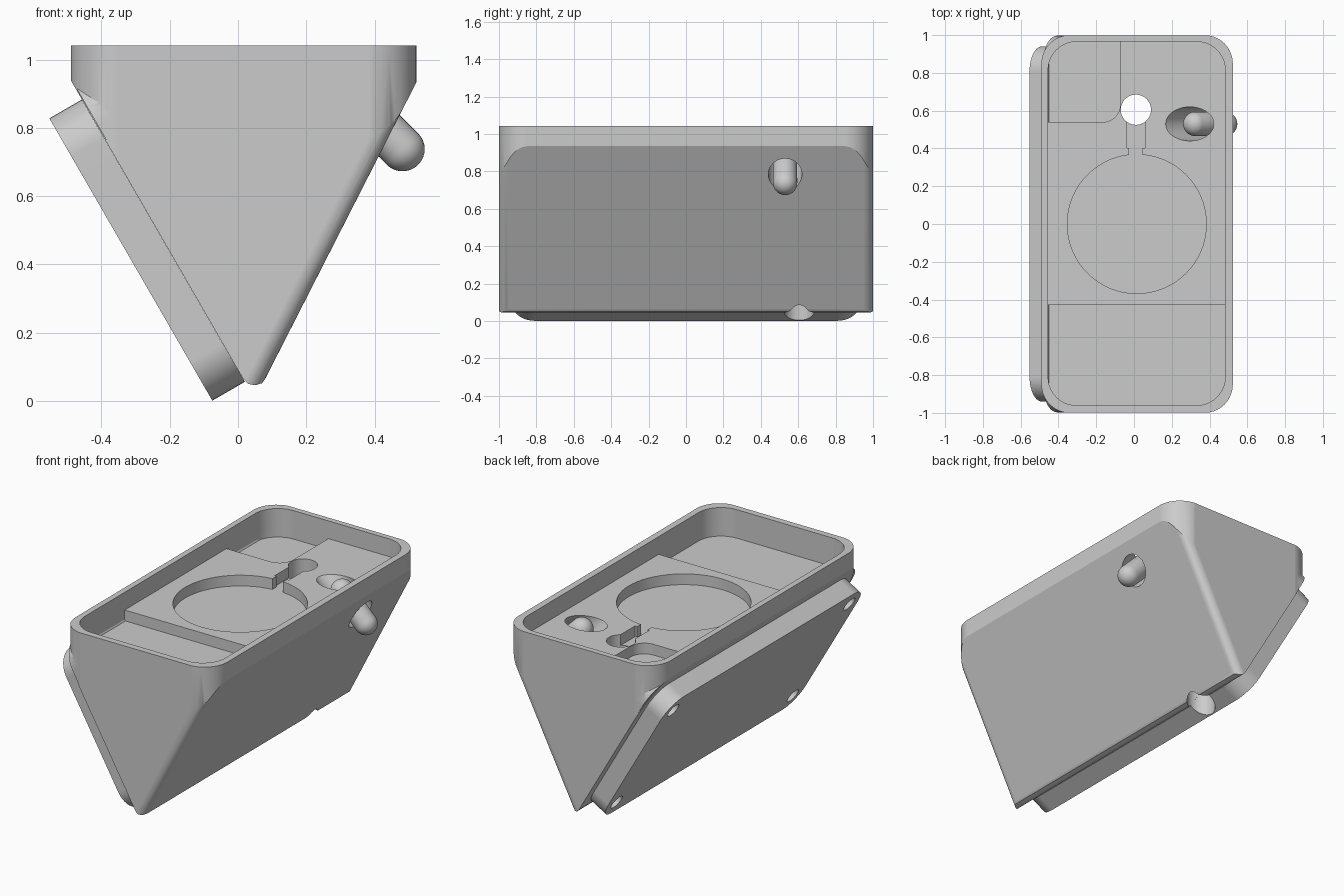
import bpy, bmesh
from math import pi, sin, cos, radians
from mathutils import Matrix, Vector

if "Cube" in bpy.data.objects:
    bpy.data.objects.remove(bpy.data.objects["Cube"])

grey = bpy.data.materials.new("plain grey")
grey.use_nodes = True
COLOUR = (0.6, 0.6, 0.6, 1)
grey.diffuse_color = COLOUR
grey.node_tree.nodes["Principled BSDF"].inputs["Base Color"].default_value = COLOUR

RIM_TOP, TRAY, POCKET = 1.042, 0.935, 0.87
HOLE_Y = 0.53


def make(name, bm, matrix=Matrix()):
    bm.transform(matrix)
    bmesh.ops.recalc_face_normals(bm, faces=bm.faces[:])
    mesh = bpy.data.meshes.new(name)
    bm.to_mesh(mesh)
    bm.free()
    mesh.materials.append(grey)
    ob = bpy.data.objects.new(name, mesh)
    bpy.context.collection.objects.link(ob)
    return ob


def prism(points, depth):
    """Extrude a flat outline (x, y) from z = 0 up to depth."""
    bm = bmesh.new()
    face = bm.faces.new([bm.verts.new((x, y, 0)) for x, y in points])
    top = bmesh.ops.extrude_face_region(bm, geom=[face])["geom"]
    bmesh.ops.translate(bm, vec=(0, 0, depth),
                        verts=[v for v in top if isinstance(v, bmesh.types.BMVert)])
    return bm


def rounded(x0, x1, y0, y1, r, steps=10):
    """Outline of a rectangle; r holds one radius per corner or one for all."""
    radii = r if isinstance(r, tuple) else (r,) * 4
    corners = [(x1, y1, -1, -1), (x0, y1, 1, -1), (x0, y0, 1, 1), (x1, y0, -1, 1)]
    pts = []
    for k, ((x, y, sx, sy), rad) in enumerate(zip(corners, radii)):
        for i in range(steps + 1 if rad else 1):
            a = (k + i / steps) * pi / 2
            pts.append((x + sx * rad + rad * cos(a), y + sy * rad + rad * sin(a)))
    return pts


def block(name, x0, x1, y0, y1, z0, z1, r=0, frame=Matrix()):
    return make(name, prism(rounded(x0, x1, y0, y1, r), z1 - z0),
                frame @ Matrix.Translation((0, 0, z0)))


def cylinder(name, radius, depth, matrix):
    bm = bmesh.new()
    bmesh.ops.create_cone(bm, cap_ends=True, segments=64, radius1=radius,
                          radius2=radius, depth=depth)
    return make(name, bm, matrix)


def slope_frame(x_axis, origin):
    """Frame with the given local x, and local y along the body."""
    x_axis, y_axis = Vector(x_axis).normalized(), Vector((0, 1, 0))
    frame = Matrix((x_axis, y_axis, x_axis.cross(y_axis))).transposed().to_4x4()
    frame.translation = origin
    return frame


def combine(target, tool, operation="DIFFERENCE"):
    """Apply a boolean and discard the tool."""
    mod = target.modifiers.new("cut", "BOOLEAN")
    mod.operation, mod.solver, mod.object = operation, "EXACT", tool
    bpy.context.view_layer.update()
    graph = bpy.context.evaluated_depsgraph_get()
    mesh = bpy.data.meshes.new_from_object(target.evaluated_get(graph))
    target.modifiers.clear()
    target.data = mesh
    bpy.data.objects.remove(tool)


# Left slope: local x runs up the slope, z outward. Right slope: x outward, z up
left_slope = slope_frame((-0.5, 0, 0.866), (0.02, 0, 0.056))
right_slope = slope_frame((0.857, 0, -0.437), (0.086, 0, 0.075))

# Wedge body: oversized rounded-tip profile, trimmed by a rounded box
# and by a block that softens the ends of the right slope
profile = [(-0.59, 1.113), (0.015, 0.065), (0.03, 0.05), (0.05, 0.046),
           (0.07, 0.052), (0.088, 0.075), (0.604, 1.087)]
body = make("wedge_body", prism(profile, 2.04),
            Matrix.Translation((0, 1.02, 0)) @ Matrix.Rotation(pi / 2, 4, "X"))
combine(body, block("corner_tool", -0.49, 0.523, -1, 1, -0.2, RIM_TOP, 0.15), "INTERSECT")
combine(body, block("soft_edge_tool", -1.5, -0.001, -0.999, 0.999, -0.6, 2,
                    (0.05, 0, 0, 0.05), right_slope), "INTERSECT")

# Shoulders that square off the body behind the plate
combine(body, block("shoulder_tool", 0.35, 1.01, -0.997, 0.997, -0.2, -0.003,
                    (0.15, 0, 0, 0.15), left_slope), "UNION")

# Tray and its stepped pockets
combine(body, block("tray_tool", -0.455, 0.483, -0.96, 0.965, TRAY, 1.3, 0.15))
combine(body, block("front_pocket_tool", -0.455, 0.483, -0.96, -0.43, POCKET, 1.2,
                    (0, 0, 0.15, 0.15)))
combine(body, block("back_pocket_tool", -0.455, -0.073, 0.54, 0.965, POCKET, 1.2,
                    (0, 0.15, 0, 0.09)))
combine(body, cylinder("round_pocket_tool", 0.368, 0.4,
                       Matrix.Translation((0.015, 0, POCKET + 0.2))))
combine(body, block("cable_channel_tool", -0.038, 0.058, 0.402, 0.6, POCKET, 1.2))
combine(body, block("cable_slot_tool", -0.026, 0.044, 0.3, 0.45, POCKET, 1.2))

# Slanted tunnel for the button
tilt = Matrix.Rotation(radians(-45), 4, "Y")
combine(body, cylinder("tunnel_tool", 0.09, 0.8,
                       Matrix.Translation((0.40, HOLE_Y, 0.83)) @ tilt))

# Mounting plate lying on the left slope, with a screw hole at each corner
LENGTH = 0.955
plate = block("mounting_plate", 0, LENGTH, -0.94, 0.94, 0, 0.11, 0.13, left_slope)
for u in (0.1, LENGTH - 0.1):
    for side in (-1, 1):
        combine(plate, cylinder("screw_hole_tool", 0.045, 0.2,
                                left_slope @ Matrix.Translation((u, side * 0.84, 0.105))))

# Cable hole straight down through body and plate
for part in (body, plate):
    combine(part, cylinder("cable_hole_tool", 0.08, 3, Matrix.Translation((0.01, 0.605, 0.5))))

# Button: a round-ended pin in the tunnel
start, end = Vector((0.325, HOLE_Y, 0.895)), Vector((0.482, HOLE_Y, 0.738))
bm = bmesh.new()
bmesh.ops.create_uvsphere(bm, u_segments=32, v_segments=16, radius=0.065)
half = (end - start).length / 2
for v in bm.verts:
    v.co.z += half if v.co.z > 0.001 else -half
pin = make("button_pin", bm, Matrix.Translation((start + end) / 2) @ tilt)

# Smooth curved faces, keep hard edges crisp and flat faces flat
bpy.ops.object.select_all(action="DESELECT")
for part in (body, plate, pin):
    part.select_set(True)
bpy.context.view_layer.objects.active = body
bpy.ops.object.shade_smooth_by_angle(angle=radians(25))
for part in (body, plate):
    weighted = part.modifiers.new("flat_faces", "WEIGHTED_NORMAL")
    weighted.keep_sharp = True
